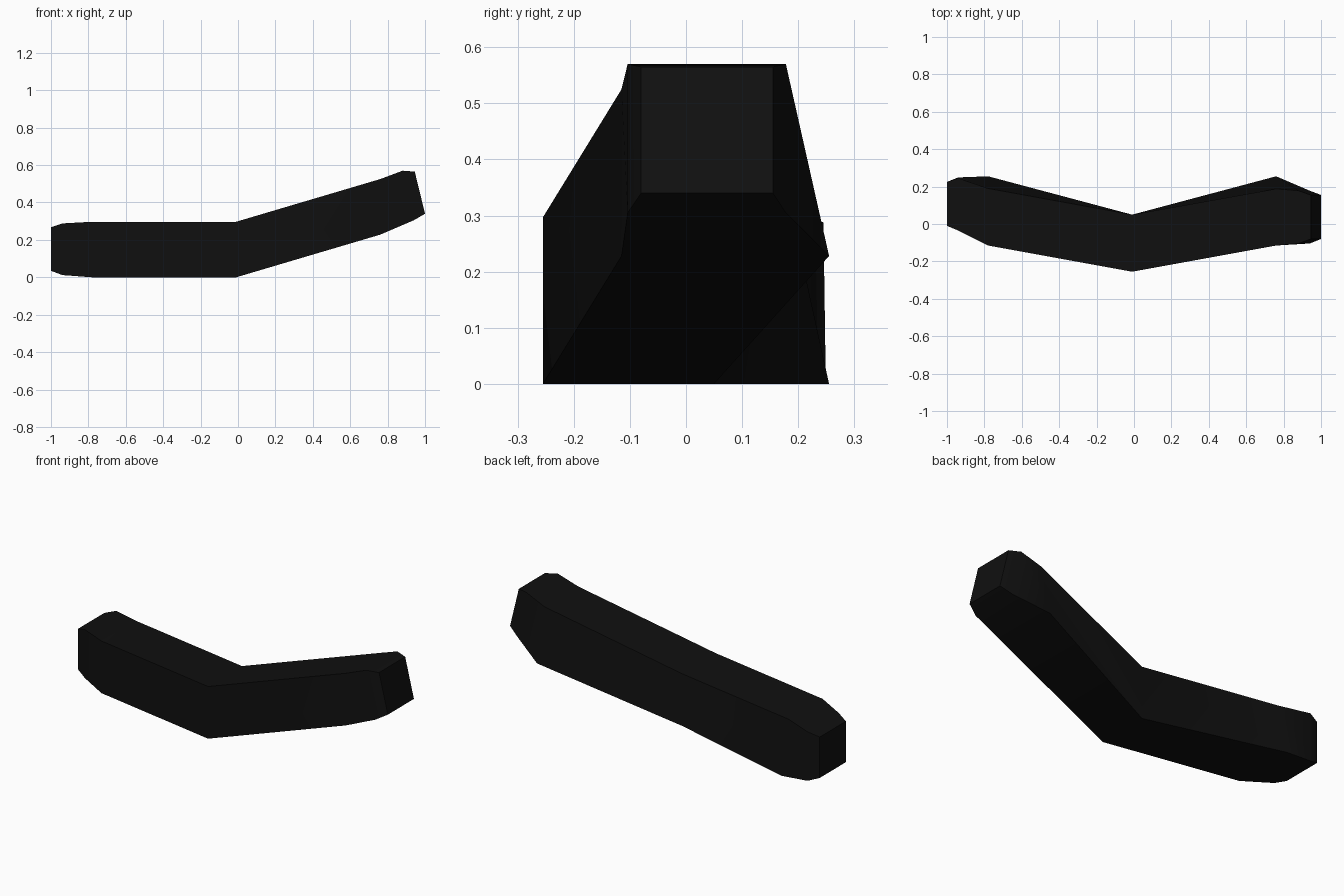
import bpy
import bmesh
from math import radians

cube = bpy.data.objects.get("Cube")
if cube:
    bpy.data.objects.remove(cube, do_unlink=True)


def make_material(name, colour):
    mat = bpy.data.materials.new(name)
    mat.use_nodes = True
    mat.diffuse_color = colour
    mat.node_tree.nodes["Principled BSDF"].inputs["Base Color"].default_value = colour
    return mat


def loft(name, stations, mat):
    """Bridge four-cornered sections into a closed bar."""
    bm = bmesh.new()
    rings = []
    for (x_low, z_low), (x_top, z_top), front, back_low, back_top in stations:
        corners = ((x_low, front, z_low), (x_low, back_low, z_low),
                   (x_top, back_top, z_top), (x_top, front, z_top))
        rings.append([bm.verts.new(c) for c in corners])
    for a, b in zip(rings, rings[1:]):
        for i in range(4):
            j = (i + 1) % 4
            bm.faces.new((a[i], a[j], b[j], b[i]))
    bm.faces.new(rings[0])
    bm.faces.new(rings[-1])
    bmesh.ops.recalc_face_normals(bm, faces=bm.faces)
    mesh = bpy.data.meshes.new(name)
    bm.to_mesh(mesh)
    bm.free()
    mesh.materials.append(mat)
    obj = bpy.data.objects.new(name, mesh)
    bpy.context.collection.objects.link(obj)
    return obj


# Sections: lower (x, z), upper (x, z), front y, lower back y, upper back y
sections = [
    ((-1.0, 0.035), (-1.0, 0.268), -0.01, 0.225, 0.225),   # tapered low end
    ((-0.94, 0.012), (-0.94, 0.288), -0.035, 0.249, 0.245),
    ((-0.78, 0.0), (-0.78, 0.297), -0.115, 0.255, 0.19),
    ((-0.01, 0.0), (-0.01, 0.297), -0.255, 0.05, 0.05),    # elbow
    ((0.76, 0.228), (0.76, 0.525), -0.115, 0.255, 0.188),
    ((0.94, 0.305), (0.88, 0.57), -0.104, 0.178, 0.178),
    ((1.0, 0.34), (0.945, 0.565), -0.08, 0.155, 0.155),    # tapered raised end
]

black = make_material("black", (0.005, 0.005, 0.005, 1.0))
bar = loft("bent_bar", sections, black)

# Soft shading along the bar, crisp corners
bpy.ops.object.select_all(action="DESELECT")
bar.select_set(True)
bpy.context.view_layer.objects.active = bar
bpy.ops.object.shade_smooth_by_angle(angle=radians(30))
